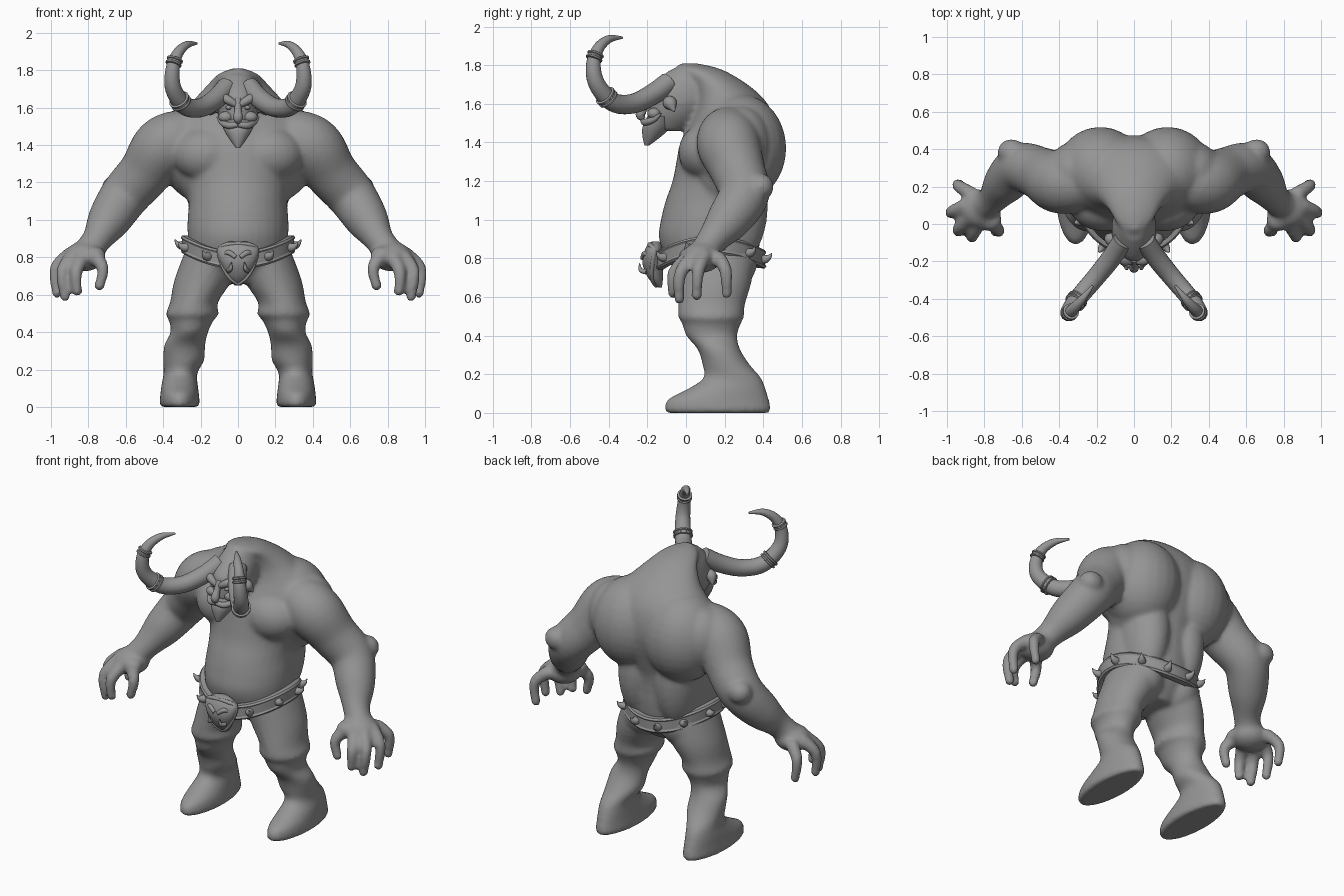
import bpy, bmesh, math
from mathutils import Vector, Matrix

cube = bpy.data.objects.get("Cube")
if cube:
    bpy.data.objects.remove(cube)

mat = bpy.data.materials.new("stone grey")
mat.use_nodes = True
GREY = (0.3, 0.3, 0.3, 1)
mat.diffuse_color = GREY
mat.node_tree.nodes["Principled BSDF"].inputs["Base Color"].default_value = GREY


def spline(rows, steps):
    """Catmull-Rom through rows of numbers."""
    out = []
    for i in range(len(rows) - 1):
        a, b, c, d = (rows[max(0, min(len(rows) - 1, i + k))] for k in (-1, 0, 1, 2))
        for s in range(steps):
            t = s / steps
            out.append([0.5 * (2 * q + (r - p) * t + (2 * p - 5 * q + 4 * r - w) * t * t
                               + (3 * q - p - 3 * r + w) * t ** 3)
                        for p, q, r, w in zip(a, b, c, d)])
    return out + [list(rows[-1])]


def skin(bm, rings, closed=False):
    """Bridge rings of points into a surface."""
    rings = [[bm.verts.new(p) for p in ring] for ring in rings]
    n = len(rings[0])
    for a, b in zip(rings, rings[1:] + rings[:1] if closed else rings[1:]):
        for i in range(n):
            bm.faces.new((a[i], a[(i + 1) % n], b[(i + 1) % n], b[i]))
    if not closed:
        bm.faces.new(rings[0][::-1])
        bm.faces.new(rings[-1])


def tube(bm, rows, steps=5, sides=16):
    """Round limb; each row is x, y, z, radius."""
    rows = spline(rows, steps)
    pts = [Vector(r[:3]) for r in rows]
    u, rings = Vector((0.31, 0.9, 0.27)), []
    for i, p in enumerate(pts):
        t = (pts[min(i + 1, len(pts) - 1)] - pts[max(i - 1, 0)]).normalized()
        u = (u - t * u.dot(t)).normalized()
        v = t.cross(u)
        r = max(rows[i][3], 0.002)
        angles = [math.tau * k / sides for k in range(sides)]
        rings.append([p + (u * math.cos(a) + v * math.sin(a)) * r for a in angles])
    skin(bm, rings)


def stack(bm, rows, steps=4, sides=32):
    """Upright form; each row is z, front y, back y, half width, centre x."""
    rings = []
    for z, y0, y1, rx, x in spline([tuple(r) + (0,) * (5 - len(r)) for r in rows], steps):
        angles = [math.tau * k / sides for k in range(sides)]
        rings.append([(x + max(rx, 0.004) * math.cos(a),
                       (y0 + y1) / 2 + (y1 - y0) / 2 * math.sin(a), z) for a in angles])
    skin(bm, rings)


def ball(bm, centre, size):
    m = Matrix.Translation(centre) @ Matrix.Diagonal((*size, 1))
    bmesh.ops.create_uvsphere(bm, u_segments=24, v_segments=16, radius=1, matrix=m)


def mirror(bm):
    copy = bmesh.ops.duplicate(bm, geom=bm.verts[:] + bm.edges[:] + bm.faces[:])["geom"]
    for v in copy:
        if isinstance(v, bmesh.types.BMVert):
            v.co.x *= -1


def finish(bm, name, angle=45, voxel=0):
    bmesh.ops.recalc_face_normals(bm, faces=bm.faces[:])
    mesh = bpy.data.meshes.new(name)
    bm.to_mesh(mesh)
    bm.free()
    mesh.materials.append(mat)
    obj = bpy.data.objects.new(name, mesh)
    bpy.context.collection.objects.link(obj)
    if voxel:
        remesh = obj.modifiers.new("fuse", "REMESH")
        remesh.mode, remesh.voxel_size, remesh.use_smooth_shade = "VOXEL", voxel, True
        smooth = obj.modifiers.new("soften", "SMOOTH")
        smooth.factor, smooth.iterations = 0.5, 10
    else:
        bpy.ops.object.select_all(action="DESELECT")
        obj.select_set(True)
        bpy.context.view_layer.objects.active = obj
        bpy.ops.object.shade_smooth_by_angle(angle=math.radians(angle))


# Body: arms, hands, legs and muscles on one side, mirrored, then fused with torso and head
bm = bmesh.new()
tube(bm, [(.24, .23, 1.44, .14), (.33, .22, 1.425, .16), (.41, .225, 1.375, .165),
          (.50, .27, 1.25, .142), (.605, .30, 1.13, .132), (.69, .22, 1.00, .115),
          (.755, .135, .895, .08), (.81, .09, .82, .08)], sides=24)
ball(bm, (.655, .385, 1.17), (.075, .07, .07))    # elbow
ball(bm, (.82, .08, .805), (.11, .105, .08))      # palm
ball(bm, (.77, .02, .81), (.065, .06, .05))       # thumb base
for finger in ([(.87, .16, .81), (.94, .205, .74), (.93, .21, .62)],
               [(.89, .10, .82), (.975, .065, .74), (.968, .055, .61)],
               [(.88, .04, .81), (.94, -.03, .72), (.925, -.035, .59)],
               [(.83, .01, .80), (.865, -.065, .72), (.86, -.065, .62)],
               [(.77, .01, .81), (.722, -.035, .74), (.74, -.04, .65)]):
    tube(bm, [(*p, r) for p, r in zip(finger, (.042, .034, .027))])
    ball(bm, finger[-1], (.03, .03, .03))
stack(bm, [(.84, -.05, .36, .155, .125), (.68, -.04, .34, .155, .185),
           (.56, -.04, .305, .128, .235), (.495, -.04, .30, .142, .245),
           (.465, -.02, .285, .12, .25), (.40, .00, .265, .10, .26),
           (.33, .06, .28, .11, .285), (.25, .085, .33, .11, .29),
           (.18, .09, .39, .09, .308), (.12, .00, .415, .097, .312),
           (.07, -.095, .43, .103, .312), (.015, -.112, .442, .107, .312),
           (.00, -.10, .43, .098, .312)])
ball(bm, (.18, .28, 1.37), (.24, .24, .28))       # upper back
ball(bm, (.31, .28, 1.39), (.16, .16, .20))       # shoulder blade
ball(bm, (.22, .23, 1.28), (.105, .18, .20))      # flank muscle
ball(bm, (.13, .25, 1.08), (.135, .175, .32))     # lower back
ball(bm, (.16, .11, 1.35), (.19, .15, .15))       # chest
ball(bm, (.13, .20, .78), (.14, .17, .15))        # seat
mirror(bm)
stack(bm, [(.66, .04, .28, .12), (.78, -.09, .36, .25), (.90, -.14, .385, .268),
           (1.0, -.13, .39, .27), (1.1, -.105, .40, .263), (1.2, -.07, .43, .275),
           (1.3, -.05, .46, .305), (1.4, -.03, .475, .35), (1.5, .02, .465, .36),
           (1.58, .05, .435, .305), (1.65, .05, .38, .23), (1.72, .02, .29, .165),
           (1.78, -.05, .18, .105), (1.81, -.03, .06, .03)])
stack(bm, [(1.46, -.16, -.02, .05), (1.53, -.20, .08, .095), (1.60, -.20, .14, .118),
           (1.66, -.20, .16, .118), (1.72, -.15, .16, .105), (1.78, -.08, .13, .075)])
finish(bm, "body", voxel=.013)

# Face
bm = bmesh.new()
tube(bm, [(.01, -.20, 1.615, .016), (.06, -.195, 1.645, .024), (.105, -.15, 1.67, .016)])
ball(bm, (.05, -.183, 1.60), (.016, .016, .012))
ball(bm, (.065, -.165, 1.55), (.04, .035, .03))
mirror(bm)
finish(bm, "brows_eyes_and_cheeks")

bm = bmesh.new()
tube(bm, [(0, -.19, 1.645, .018), (0, -.215, 1.59, .019), (0, -.235, 1.545, .026),
          (0, -.22, 1.52, .012)])
finish(bm, "nose")

bm = bmesh.new()
tube(bm, [(.09, -.09, 1.61, .03), (.125, -.08, 1.60, .035), (.15, -.06, 1.56, .004)])
mirror(bm)
finish(bm, "ears")

bm = bmesh.new()
tube(bm, [(0, -.222, 1.51, .014), (.05, -.21, 1.505, .018), (.085, -.165, 1.52, .015),
          (.11, -.13, 1.55, .005)])
mirror(bm)
finish(bm, "moustache")

bm = bmesh.new()
stack(bm, [(1.385, -.215, -.19, .012), (1.43, -.225, -.13, .045),
           (1.48, -.225, -.08, .075), (1.535, -.20, -.07, .095)])
finish(bm, "beard")

# Horns with bands
horn = [(.06, -.09, 1.71, .055), (.12, -.18, 1.645, .054), (.20, -.28, 1.60, .051),
        (.285, -.38, 1.61, .049), (.345, -.46, 1.70, .044), (.35, -.48, 1.80, .038),
        (.325, -.455, 1.885, .03), (.275, -.40, 1.935, .021), (.22, -.33, 1.943, .006)]
bm = bmesh.new()
tube(bm, horn, steps=6, sides=20)
mirror(bm)
finish(bm, "horns")

bm = bmesh.new()
path = spline(horn, 6)
profile = ((-1, 0), (-.8, .01), (-.4, .01), (-.2, .004), (.2, .004), (.4, .01), (.8, .01), (1, 0))
for i in (20, 33):
    a, b = Vector(path[i][:3]), Vector(path[i + 1][:3])
    d, r = (b - a).normalized() * .02, path[i][3]
    tube(bm, [(*(a + d * k), r + e) for k, e in profile], steps=1, sides=20)
mirror(bm)
finish(bm, "horn_bands")


# Belt: a saddle-shaped strap with spikes
def belt_point(a, out=0.0, up=0.0):
    return Vector(((.29 + out) * math.sin(a), .125 - (.275 + out) * math.cos(a),
                   .83 - .04 * math.cos(2 * a) - .005 * math.cos(a) + up))


bm = bmesh.new()
section = ((-.03, -.045), (.008, -.047), (.016, -.036), (.01, -.026),
           (.01, .026), (.016, .036), (.008, .047), (-.03, .045))
skin(bm, [[belt_point(math.tau * k / 64, o, u) for o, u in section] for k in range(64)], True)
finish(bm, "belt", 30)

bm = bmesh.new()
for deg in (33, 68, 102, 135, 165):
    a = math.radians(deg)
    tube(bm, [(*belt_point(a, o, u), r) for o, u, r in
              ((0, -.005, .026), (.025, -.003, .022), (.045, .01, .011), (.055, .028, .002))],
         steps=2, sides=10)
mirror(bm)
finish(bm, "belt_spikes")

# Buckle: a tusked mask
bm = bmesh.new()
stack(bm, [(.648, -.145, -.125, .015), (.69, -.19, -.12, .055), (.75, -.22, -.12, .085),
           (.80, -.225, -.12, .105), (.85, -.21, -.12, .108), (.88, -.19, -.13, .06),
           (.888, -.17, -.14, .03)])
finish(bm, "buckle")

bm = bmesh.new()
tube(bm, [(0, -.19, .872, .01), (.055, -.185, .868, .013), (.10, -.165, .84, .013),
          (.085, -.175, .76, .011), (.045, -.175, .69, .01), (0, -.155, .655, .008)], sides=10)
tube(bm, [(.012, -.225, .80, .012), (.05, -.213, .825, .014), (.08, -.19, .81, .006)], sides=10)
tube(bm, [(.05, -.205, .73, .014), (.04, -.235, .74, .011), (.035, -.24, .775, .002)], sides=10)
mirror(bm)
finish(bm, "buckle_rim_and_tusks")
